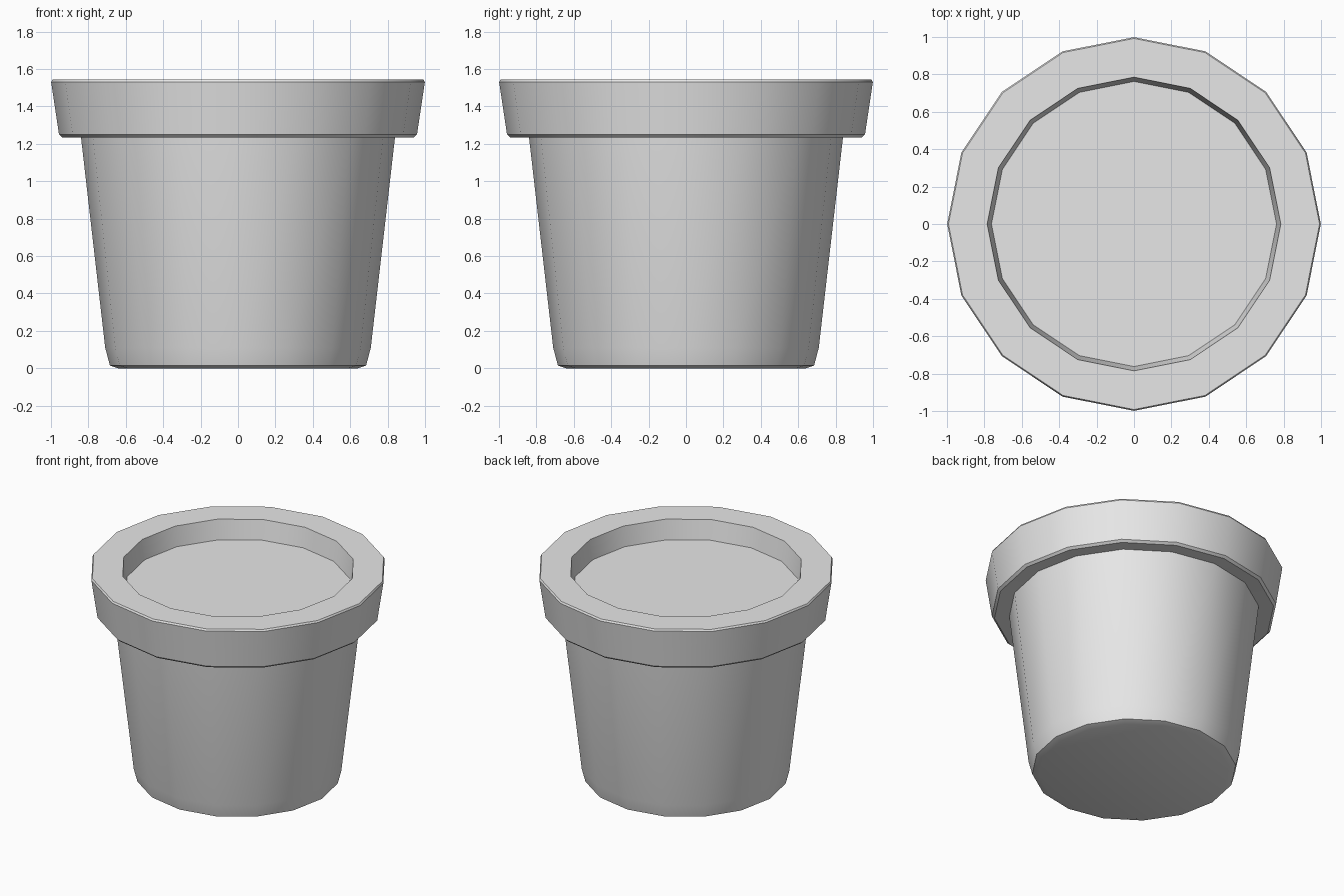
import bpy
import bmesh
import math

cube = bpy.data.objects.get("Cube")
if cube:
    bpy.data.objects.remove(cube, do_unlink=True)

SIDES = 16

# Single light grey material
grey = bpy.data.materials.new("light grey")
grey.use_nodes = True
colour = (0.8, 0.8, 0.8, 1.0)
grey.diffuse_color = colour
grey.node_tree.nodes["Principled BSDF"].inputs["Base Color"].default_value = colour


def lathe(name, profile, cap_start=False):
    """Revolve (radius, height) points around z, optionally closing the first ring."""
    bm = bmesh.new()
    rings = []
    for r, z in profile:
        rings.append([bm.verts.new((r * math.cos(a), r * math.sin(a), z))
                      for a in (2 * math.pi * i / SIDES for i in range(SIDES))])
    for low, high in zip(rings, rings[1:]):
        for i in range(SIDES):
            j = (i + 1) % SIDES
            bm.faces.new((low[i], low[j], high[j], high[i]))
    if cap_start:
        bm.faces.new(rings[0][::-1])
    mesh = bpy.data.meshes.new(name)
    bm.to_mesh(mesh)
    bm.free()
    mesh.materials.append(grey)
    obj = bpy.data.objects.new(name, mesh)
    bpy.context.collection.objects.link(obj)
    bpy.ops.object.select_all(action='DESELECT')
    obj.select_set(True)
    bpy.context.view_layer.objects.active = obj
    bpy.ops.object.shade_smooth_by_angle(angle=math.radians(30))
    return obj


# Tapered pot with an overhanging rim and a recessed inner wall
lathe("pot", [
    (0.64, 0.0), (0.685, 0.015), (0.71, 0.11), (0.84, 1.24),   # base and wall
    (0.94, 1.235), (0.957, 1.25),                              # rim underside
    (0.999, 1.53), (0.992, 1.543),                             # rim outside
    (0.785, 1.543), (0.762, 1.40),                             # rim top, inner wall
], cap_start=True)

# Flat soil surface closing the recess
soil_mesh = bpy.data.meshes.new("soil")
bm = bmesh.new()
bm.faces.new([bm.verts.new((0.762 * math.cos(2 * math.pi * i / SIDES),
                            0.762 * math.sin(2 * math.pi * i / SIDES), 1.40))
              for i in range(SIDES)])
bm.to_mesh(soil_mesh)
bm.free()
soil_mesh.materials.append(grey)
bpy.context.collection.objects.link(bpy.data.objects.new("soil", soil_mesh))
